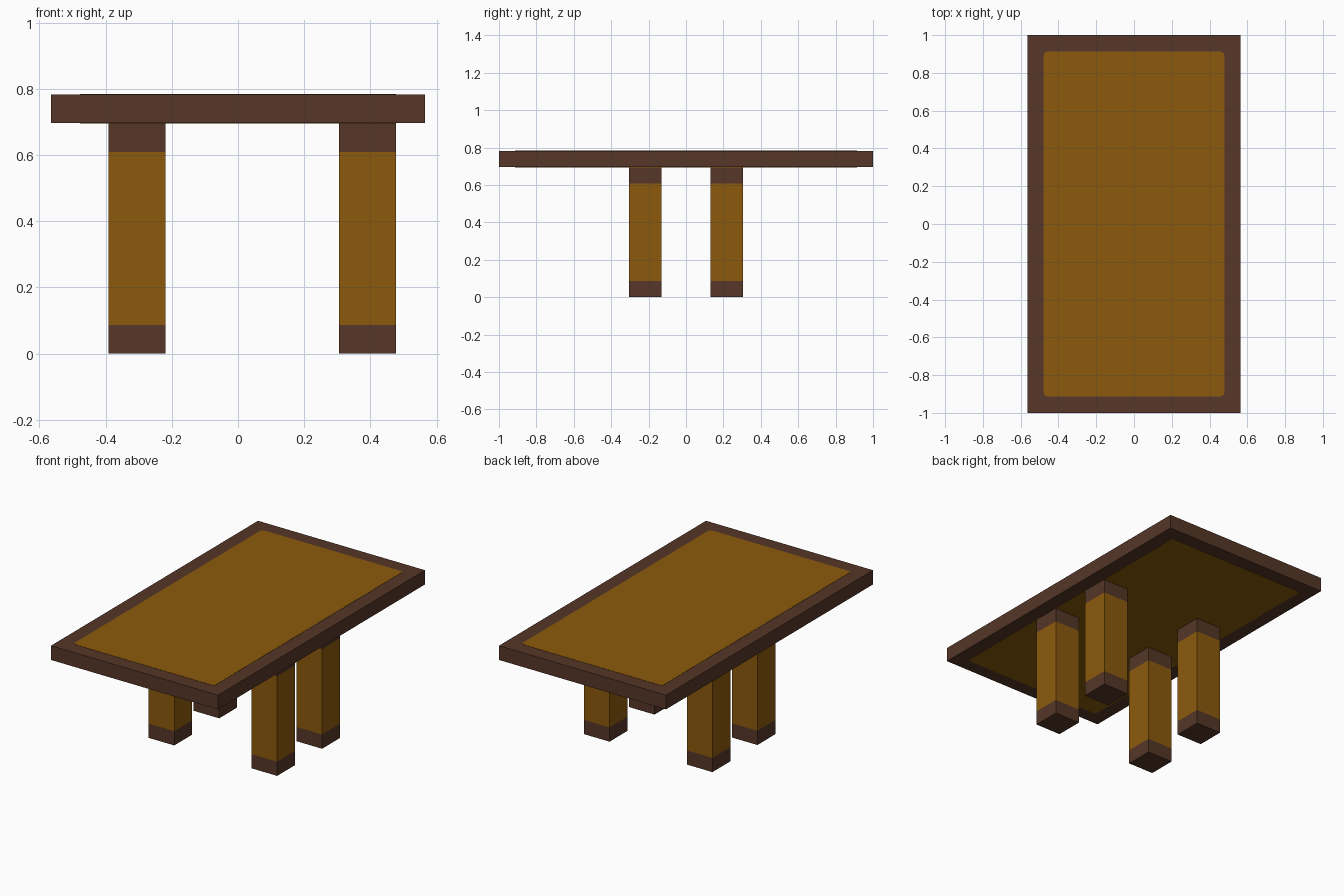
import bpy, bmesh, math
from mathutils import Matrix, Vector

cube = bpy.data.objects.get("Cube")
if cube:
    bpy.data.objects.remove(cube, do_unlink=True)


def material(name, rgb):
    m = bpy.data.materials.new(name)
    m.use_nodes = True
    colour = (*rgb, 1.0)
    m.diffuse_color = colour
    bsdf = next(n for n in m.node_tree.nodes if n.type == 'BSDF_PRINCIPLED')
    bsdf.inputs["Base Color"].default_value = colour
    return m


DARK = material("dark brown wood", (0.093, 0.037, 0.021))
LIGHT = material("golden brown wood", (0.262, 0.102, 0.0037))

LEG_H, TOP_Z, BAND = 0.696, 0.783, 0.087
HALF_X, HALF_Y = 0.565, 1.0


def finish(name, bm, mats):
    bmesh.ops.recalc_face_normals(bm, faces=bm.faces)
    mesh = bpy.data.meshes.new(name)
    bm.to_mesh(mesh)
    bm.free()
    for m in mats:
        mesh.materials.append(m)
    obj = bpy.data.objects.new(name, mesh)
    bpy.context.collection.objects.link(obj)
    return obj


def box(size, centre):
    bm = bmesh.new()
    bmesh.ops.create_cube(bm, size=1.0, matrix=Matrix.Translation(centre)
                          @ Matrix.Diagonal((*size, 1.0)))
    return bm


def panel(name, z, hx, hy, radius, thick):
    """Thin rounded rectangle centred on height z."""
    bm = bmesh.new()
    verts = []
    for i, (sx, sy) in enumerate(((1, 1), (-1, 1), (-1, -1), (1, -1))):
        for k in range(5):
            a = math.radians(90 * i + 22.5 * k)
            verts.append(bm.verts.new((sx * (hx - radius) + radius * math.cos(a),
                                       sy * (hy - radius) + radius * math.sin(a),
                                       z - thick / 2)))
    face = bm.faces.new(verts)
    ext = bmesh.ops.extrude_face_region(bm, geom=[face], use_keep_orig=True)
    top = [g for g in ext["geom"] if isinstance(g, bmesh.types.BMVert)]
    bmesh.ops.translate(bm, verts=top, vec=(0, 0, thick))
    return finish(name, bm, [LIGHT])


# Table top slab with a rounded panel on each face
slab = box((2 * HALF_X, 2 * HALF_Y, TOP_Z - LEG_H), (0, 0, (TOP_Z + LEG_H) / 2))
finish("table_top", slab, [DARK])
panel("top_panel", TOP_Z, HALF_X - BAND, HALF_Y - BAND, 0.02, 0.003)
panel("underside_panel", LEG_H, HALF_X - BAND, HALF_Y - BAND, 0.02, 0.003)

# Square legs with dark bands at foot and head
for side, x in (("right", -0.305), ("left", 0.391)):
    for end, y in (("front", -0.217), ("back", 0.217)):
        bm = box((0.173, 0.173, LEG_H), (x, y, LEG_H / 2))
        for z in (BAND, LEG_H - BAND):
            bmesh.ops.bisect_plane(bm, geom=bm.verts[:] + bm.edges[:] + bm.faces[:],
                                   plane_co=Vector((0, 0, z)), plane_no=Vector((0, 0, 1)))
        for f in bm.faces:
            h = f.calc_center_median().z
            f.material_index = 1 if BAND < h < LEG_H - BAND else 0
        finish(f"{end}_{side}_leg", bm, [DARK, LIGHT])
